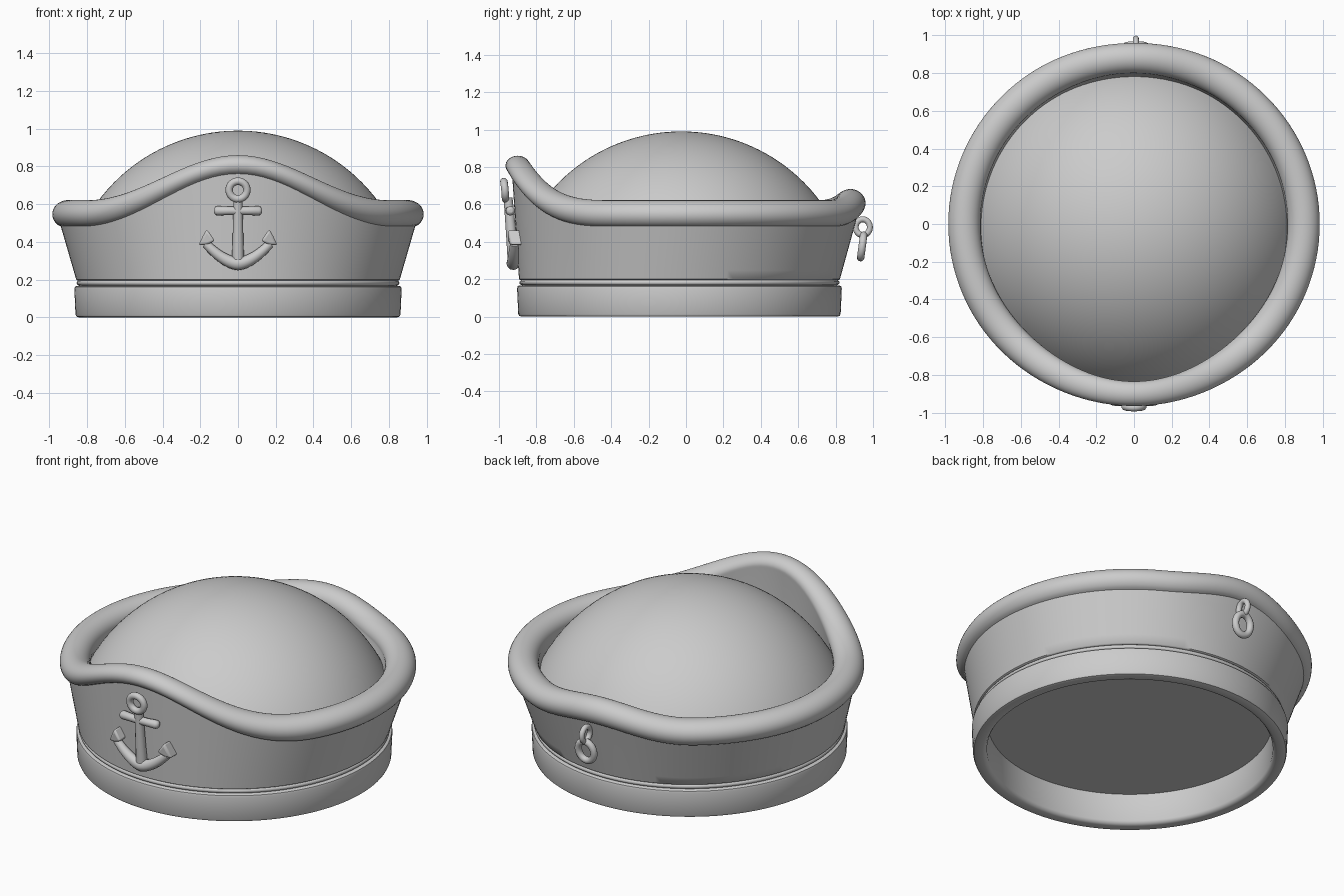
import bpy, bmesh, math
from math import sin, cos, pi, radians, sqrt

if "Cube" in bpy.data.objects:
    bpy.data.objects.remove(bpy.data.objects["Cube"])

grey = bpy.data.materials.new("plain grey")
grey.use_nodes = True
grey.diffuse_color = (0.6, 0.6, 0.6, 1)
grey.node_tree.nodes["Principled BSDF"].inputs["Base Color"].default_value = (0.6, 0.6, 0.6, 1)

BAND_Y = -0.035     # the head band sits slightly forward of the brim
STEPS = 128


def finish(obj, angle=40):
    obj.data.materials.clear()
    obj.data.materials.append(grey)
    bpy.ops.object.select_all(action='DESELECT')
    obj.select_set(True)
    bpy.context.view_layer.objects.active = obj
    bpy.ops.object.shade_smooth_by_angle(angle=radians(angle))
    return obj


def mesh_object(name, bm):
    bmesh.ops.remove_doubles(bm, verts=bm.verts, dist=1e-5)
    bmesh.ops.recalc_face_normals(bm, faces=bm.faces)
    mesh = bpy.data.meshes.new(name)
    bm.to_mesh(mesh)
    bm.free()
    obj = bpy.data.objects.new(name, mesh)
    bpy.context.collection.objects.link(obj)
    return obj


def revolve(name, section, angle=40):
    """Sweep section(a), a list of points, once around the hat."""
    bm = bmesh.new()
    rings = [[bm.verts.new(p) for p in section(2 * pi * i / STEPS)] for i in range(STEPS)]
    for i, ring in enumerate(rings):
        after = rings[(i + 1) % STEPS]
        for j in range(len(ring) - 1):
            bm.faces.new((ring[j], after[j], after[j + 1], ring[j + 1]))
    return finish(mesh_object(name, bm), angle)


def round_section(profile, cy=BAND_Y):
    return lambda a: [(r * sin(a), cy + r * cos(a), z) for r, z in profile]


def bump(x, width):
    return 0.5 * (1 + cos(pi * x / width)) if abs(x) < width else 0


def crown_section(a):
    """Flared wall, rolled edge that rises front and back, then inner wall."""
    s, c = sin(a), cos(a)
    front = bump(s * 0.91, 0.8) if c < 0 else 0
    back = bump(s * 0.9 + 0.04, 0.5) if c > 0 else 0
    rx, ry = 0.90, 0.88 + 0.02 * front
    mid_z = 0.547 + 0.26 * front + 0.06 * back
    half_w = 0.085 - 0.02 * front - 0.005 * back
    half_h = 0.075 - 0.022 * front

    def roll(t):
        k = half_w * cos(t)
        return ((rx + k) * s, (ry + k) * c, mid_z + half_h * sin(t))

    def base(r, z):
        return (r * s, BAND_Y + r * c, z)

    low, high = base(0.858, 0.2), roll(radians(-58))
    high = (high[0] * 0.995, high[1] * 0.995, high[2])
    pts = [base(0.83, 0.195), base(0.85, 0.195)]
    pts += [tuple(p + (q - p) * i / 6 for p, q in zip(low, high)) for i in range(7)]
    pts += [roll(radians(-50 + 10 * i)) for i in range(25)]
    pts.append(base(0.805, 0.47))
    return pts


# Head band with rounded lips and a closed inside
revolve("head_band", round_section([
    (0, 0.185), (0.78, 0.185), (0.785, 0.02), (0.795, 0.005), (0.81, 0),
    (0.845, 0), (0.857, 0.004), (0.862, 0.015), (0.868, 0.15),
    (0.865, 0.162), (0.855, 0.167), (0.83, 0.168)]))

# Thin piping between band and wall
revolve("piping", round_section(
    [(0.838 + 0.018 * cos(t * pi / 6), 0.182 + 0.015 * sin(t * pi / 6)) for t in range(13)]))

revolve("crown_and_rolled_brim", crown_section)

# Domed top, a shallow spherical cap
R = 0.925
revolve("domed_top", round_section(
    [(0.83 * i / 24, 0.065 + sqrt(R * R - (0.83 * i / 24) ** 2)) for i in range(25)], -0.025))


def front_y(x, z):
    """Depth of the front wall."""
    return -0.899 - 0.09 * (z - 0.25) + x * x / 1.8


def tube(name, pts, radius, closed=False, sizes=None):
    curve = bpy.data.curves.new(name, 'CURVE')
    curve.dimensions = '3D'
    curve.bevel_depth = radius
    curve.bevel_resolution = 4
    curve.use_fill_caps = True
    line = curve.splines.new('POLY')
    line.points.add(len(pts) - 1)
    line.use_cyclic_u = closed
    for i, p in enumerate(pts):
        line.points[i].co = (*p, 1)
        line.points[i].radius = sizes[i] if sizes else 1
    obj = bpy.data.objects.new(name, curve)
    bpy.context.collection.objects.link(obj)
    bpy.ops.object.select_all(action='DESELECT')
    obj.select_set(True)
    bpy.context.view_layer.objects.active = obj
    bpy.ops.object.convert(target='MESH')
    return finish(bpy.context.view_layer.objects.active, 50)


def on_front(pts, out):
    return [(x, front_y(x, z) - out, z) for x, z in pts]


def circle(n=32):
    return [(cos(2 * pi * i / n), sin(2 * pi * i / n)) for i in range(n)]


# Anchor: eye, stock, shank
tube("anchor_eye", on_front([(0.047 * u, 0.675 + 0.047 * v) for u, v in circle()], 0.032), 0.02, True)
tube("anchor_stock", on_front([(x, 0.565) for x in (-0.127, -0.122, -0.11, -0.05, 0, 0.05, 0.11, 0.122, 0.127)], 0.018),
     0.025, sizes=[0.4, 0.8, 1, 0.9, 0.9, 0.9, 1, 0.8, 0.4])
tube("anchor_shank", on_front([(0, 0.635), (0, 0.55), (0, 0.42), (0, 0.28)], 0.018),
     0.03, sizes=[0.8, 0.85, 0.95, 1.1])

# Anchor arms: one sweep from fluke to fluke, thicker at the middle
arm = [(0.17 * t / 10, 0.285 + 0.105 * abs(t / 10) ** 1.7) for t in range(-10, 11)]
tube("anchor_arms", on_front(arm, 0.022), 0.036,
     sizes=[1 - 0.35 * abs(t) / 10 for t in range(-10, 11)])

# Anchor flukes: bevelled barbed plates
for side, label in ((1, "left"), (-1, "right")):
    outline = [(0.166, 0.468), (0.187, 0.43), (0.21, 0.383), (0.165, 0.385), (0.122, 0.405), (0.143, 0.435)]
    bm = bmesh.new()
    rows = [[bm.verts.new((side * x, front_y(x, z) - out, z)) for x, z in outline] for out in (-0.02, 0.05)]
    bm.faces.new(rows[0])
    bm.faces.new(rows[1])
    for i in range(len(outline)):
        j = (i + 1) % len(outline)
        bm.faces.new((rows[0][i], rows[0][j], rows[1][j], rows[1][i]))
    fluke = mesh_object("anchor_fluke_" + label, bm)
    bevel = fluke.modifiers.new("soft edges", 'BEVEL')
    bevel.width = 0.012
    bevel.segments = 3
    finish(fluke, 50)

# Back loop fixed to the wall, with a ring hanging from it
tube("back_loop", [(0.01, 0.945 + 0.038 * u, 0.478 + 0.042 * v) for u, v in circle()], 0.016, True)
tube("hanging_ring", [(0.01 + 0.052 * u, 0.942 + 0.008 * v, 0.375 + 0.06 * v) for u, v in circle()], 0.02, True)
